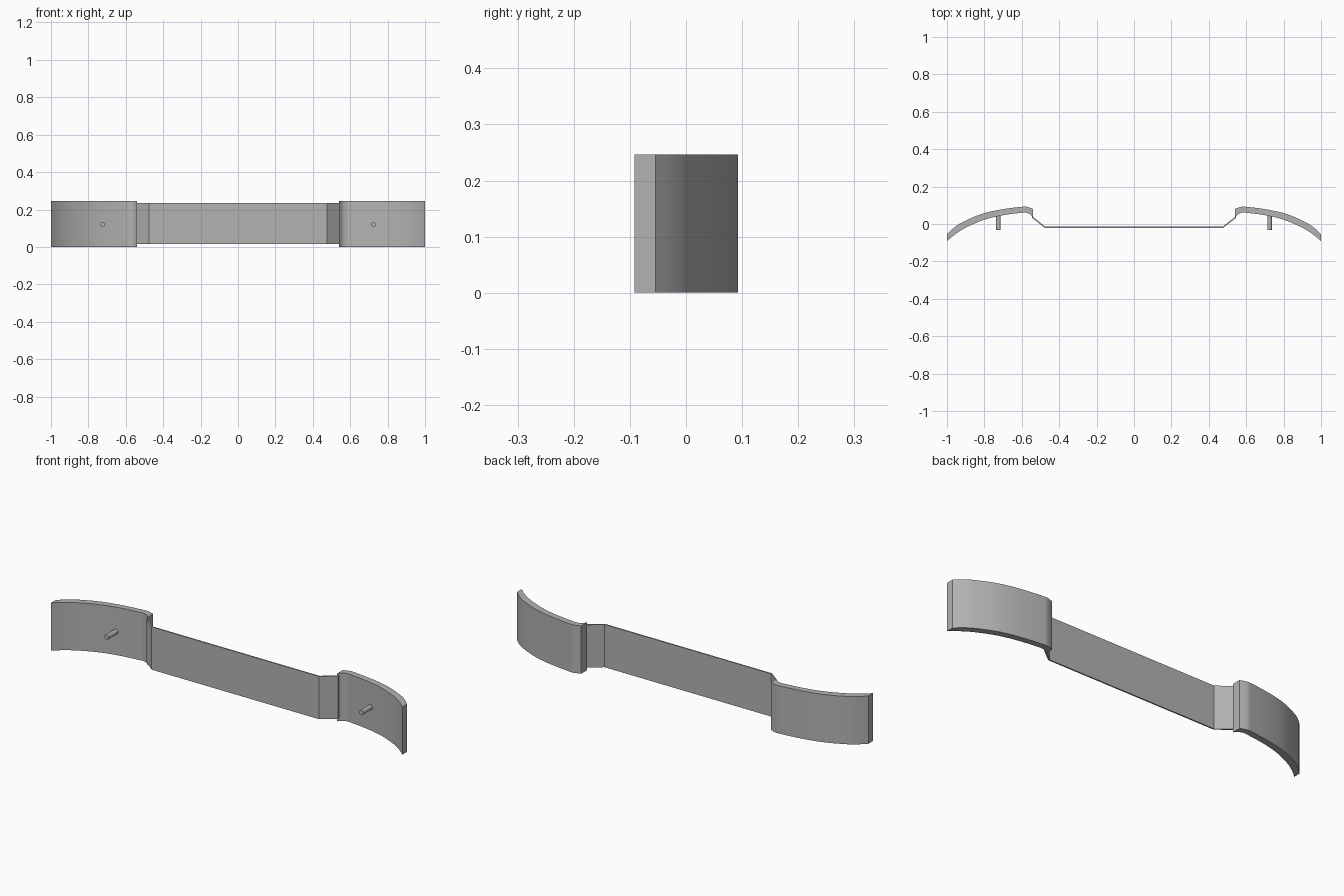
import bpy, bmesh, math
from mathutils import Matrix, Vector

if "Cube" in bpy.data.objects:
    bpy.data.objects.remove(bpy.data.objects["Cube"])

metal = bpy.data.materials.new("satin grey metal")
metal.diffuse_color = (0.45, 0.45, 0.45, 1)
metal.use_nodes = True
metal.node_tree.nodes["Principled BSDF"].inputs["Base Color"].default_value = metal.diffuse_color


def finish(bm, name):
    bmesh.ops.recalc_face_normals(bm, faces=bm.faces[:])
    me = bpy.data.meshes.new(name)
    bm.to_mesh(me)
    bm.free()
    me.materials.append(metal)
    ob = bpy.data.objects.new(name, me)
    bpy.context.collection.objects.link(ob)
    bpy.context.view_layer.objects.active = ob
    ob.select_set(True)
    bpy.ops.object.shade_smooth_by_angle(angle=math.radians(25))
    ob.select_set(False)
    return ob


def extrude_outline(points, z0, z1, name):
    """Plan outline raised from z0 to z1."""
    bm = bmesh.new()
    face = bm.faces.new([bm.verts.new((x, y, z0)) for x, y in points])
    new = bmesh.ops.extrude_face_region(bm, geom=[face])["geom"]
    verts = [v for v in new if isinstance(v, bmesh.types.BMVert)]
    bmesh.ops.translate(bm, verts=verts, vec=(0, 0, z1 - z0))
    return finish(bm, name)


def smooth_path(points, steps=4):
    """Catmull-Rom curve through the points."""
    p = [Vector(q) for q in points]
    p = [2 * p[0] - p[1]] + p + [2 * p[-1] - p[-2]]
    out = []
    for a, b, c, d in zip(p, p[1:], p[2:], p[3:]):
        for i in range(steps):
            t = i / steps
            out.append(0.5 * (2 * b + (c - a) * t + (2 * a - 5 * b + 4 * c - d) * t * t
                              + (3 * b - a - 3 * c + d) * t ** 3))
    return out + [p[-2]]


outer = [(1, -0.054), (0.965, -0.022), (0.92, 0.008), (0.82, 0.052), (0.715, 0.077),
         (0.60, 0.092), (0.57, 0.091), (0.54, 0.081)]
inner = [(0.54, 0.035), (0.557, 0.053), (0.58, 0.061), (0.61, 0.059), (0.70, 0.047),
         (0.80, 0.023), (0.90, -0.020), (0.96, -0.058), (1, -0.092)]
grip = smooth_path(outer) + smooth_path(inner)

# Curved end grips with their mounting pegs
for side, sx in (("left", -1), ("right", 1)):
    extrude_outline([(sx * x, y) for x, y in grip], 0, 0.246, side + "_end_grip")
    bm = bmesh.new()
    bmesh.ops.create_cone(bm, cap_ends=True, segments=24, radius1=0.0125, radius2=0.0125,
                          depth=0.083,
                          matrix=Matrix.Translation((sx * 0.725, 0.0085, 0.12))
                          @ Matrix.Rotation(math.pi / 2, 4, 'X'))
    finish(bm, side + "_peg")

# Thin bent strap joining the grips
front = [(-0.545, 0.033), (-0.477, -0.021), (0.477, -0.021), (0.545, 0.033)]
back = [(0.545, 0.042), (0.474, -0.014), (-0.474, -0.014), (-0.545, 0.042)]
extrude_outline(front + back, 0.015, 0.235, "bent_strap")
